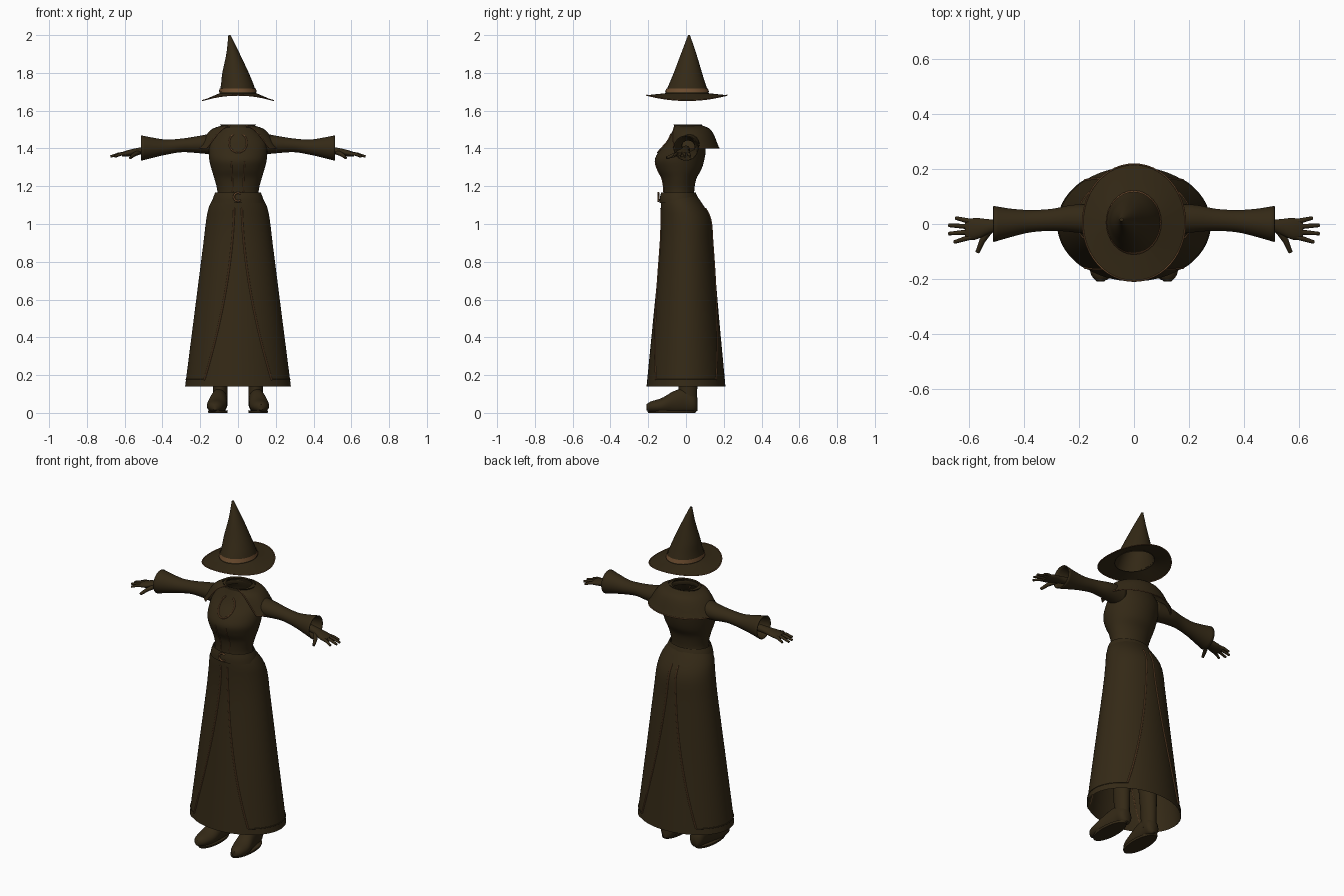
import bpy, bmesh
from math import sin, cos, pi, sqrt, radians

cube = bpy.data.objects.get("Cube")
if cube:
    bpy.data.objects.remove(cube, do_unlink=True)


def material(name, rgb):
    m = bpy.data.materials.new(name)
    m.use_nodes = True
    m.diffuse_color = (*rgb, 1)
    b = m.node_tree.nodes["Principled BSDF"]
    b.inputs["Base Color"].default_value = (*rgb, 1)
    b.inputs["Roughness"].default_value = 0.8
    return m


CLOTH = material("dark brown cloth", (0.034, 0.022, 0.008))
TRIM = material("copper brown trim", (0.15, 0.072, 0.028))


def finish(name, mesh, mat):
    ob = bpy.data.objects.new(name, mesh)
    bpy.context.collection.objects.link(ob)
    if not mesh.materials:
        mesh.materials.append(mat)
    bpy.ops.object.select_all(action="DESELECT")
    ob.select_set(True)
    bpy.context.view_layer.objects.active = ob
    bpy.ops.object.shade_smooth_by_angle(angle=radians(50))
    return ob


def surface(name, f, nu, nv, mat, closed=True, cap=False):
    """Grid of f(u, v), u running around and v along, both 0..1."""
    bm = bmesh.new()
    cols = nu if closed else nu + 1
    rows = [[bm.verts.new(f(i / nu, j / nv)) for i in range(cols)] for j in range(nv + 1)]
    for a, b in zip(rows, rows[1:]):
        for i in range(nu):
            k = (i + 1) % cols
            bm.faces.new((a[i], a[k], b[k], b[i]))
    if cap:
        bm.faces.new(rows[0])
        bm.faces.new(rows[-1])
    bmesh.ops.recalc_face_normals(bm, faces=bm.faces)
    mesh = bpy.data.meshes.new(name)
    bm.to_mesh(mesh)
    bm.free()
    return finish(name, mesh, mat)


def sample(keys, p):
    """Smooth values at p from keys whose first entry is the parameter."""
    n = len(keys)
    i = 0
    while i < n - 2 and p > keys[i + 1][0]:
        i += 1
    a, b = keys[i], keys[i + 1]
    z, y = keys[max(i - 1, 0)], keys[min(i + 2, n - 1)]
    h = b[0] - a[0]
    t = (p - a[0]) / h
    out = []
    for c in range(1, len(a)):
        m0 = (b[c] - z[c]) / (b[0] - z[0]) * h
        m1 = (y[c] - a[c]) / (y[0] - a[0]) * h
        d = b[c] - a[c]
        out.append(a[c] + t * (m0 + t * (3 * d - 2 * m0 - m1 + t * (m0 + m1 - 2 * d))))
    return out


def loft(name, keys, mat, axis="z", side=1, n=32, rows=24, cap=False, floor=0.0):
    """Elliptical tube; keys are (position, centre u, centre v, radius u, radius v)."""
    lo, hi = keys[0][0], keys[-1][0]

    def f(u, v):
        p = lo + (hi - lo) * v
        cu, cv, ru, rv = sample(keys, p)
        a, b = cu + ru * cos(2 * pi * u), cv + rv * sin(2 * pi * u)
        x, y, z = {"z": (a, b, p), "x": (p, a, b), "y": (a, p, b)}[axis]
        return side * x, y, max(z, floor)
    return surface(name, f, n, rows, mat, cap=cap)


def tube(name, pts, r, mat=TRIM, tip=1.0, cyclic=False):
    cu = bpy.data.curves.new(name, "CURVE")
    cu.dimensions = "3D"
    cu.bevel_depth = r
    cu.bevel_resolution = 2
    cu.use_fill_caps = True
    sp = cu.splines.new("POLY")
    sp.points.add(len(pts) - 1)
    sp.use_cyclic_u = cyclic
    for i, (q, p) in enumerate(zip(sp.points, pts)):
        q.co = (*p, 1)
        q.radius = 1 + (tip - 1) * i / (len(pts) - 1)
    cu.materials.append(mat)
    temp = bpy.data.objects.new(name, cu)
    bpy.context.collection.objects.link(temp)
    bpy.context.view_layer.update()
    mesh = bpy.data.meshes.new_from_object(temp)
    bpy.data.objects.remove(temp)
    return finish(name, mesh, mat)


def on_body(keys, x, z, front=-1, lift=0.0):
    """Point on an upright loft at the given x and height."""
    cx, cy, rx, ry = sample(keys, z)
    return x, cy + front * (ry * sqrt(max(0, 1 - (x / rx) ** 2)) + lift), z


# Hat: leaning cone, drooping brim, band and edging
CONE = [(1.685, 0, .005, .1, .118), (1.74, -.004, .007, .086, .097), (1.8, -.013, .01, .07, .075),
        (1.9, -.026, .014, .036, .041), (2.0, -.045, .016, .006, .005)]
loft("hat_cone", CONE, CLOTH)
band = [(z, *sample(CONE, z)) for z in (1.698, 1.717)]
loft("hat_band", [(z, x, y, a + .004, b + .004) for z, x, y, a, b in band], TRIM, rows=2)


def brim(u, v):
    c, s = cos(2 * pi * u), sin(2 * pi * u)
    return ((.098 + .089 * v) * c, .005 + (.116 + .097 * v) * s,
            1.692 - .038 * v * c * c - .010 * v * s * s)


surface("hat_brim", brim, 48, 6, CLOTH)
tube("brim_edging", [brim(i / 48, 1) for i in range(48)], .003, cyclic=True)

# Torso with open neck
TORSO = [(1.13, 0, -.038, .112, .083), (1.18, 0, -.038, .11, .082), (1.24, 0, -.037, .125, .092),
         (1.29, 0, -.036, .14, .118), (1.34, 0, -.034, .152, .131), (1.39, 0, -.018, .155, .122),
         (1.44, 0, 0, .148, .1), (1.485, 0, .005, .112, .08), (1.525, 0, .008, .072, .066)]
loft("bodice", TORSO, CLOTH, n=48, rows=40)
loft("collar", [(1.485, 0, .008, .085, .078), (1.505, 0, .008, .084, .072), (1.527, 0, .01, .095, .075)],
     CLOTH, rows=6)
tube("neckline_trim", [on_body(TORSO, .047 * sin(a), 1.43 - .052 * cos(a), lift=.002)
                       for a in [radians(-150 + 12 * i) for i in range(26)]], .004)

# Short shoulder cape, open at the front
CAPE = [(0, 1.525, .074, .07, .07, 150), (.4, 1.497, .145, .125, .095, 142), (1, 1.402, .212, .168, .118, 128)]


def cape(u, v):
    z, rx, back, front, spread = sample(CAPE, v)
    a = radians(spread) * (2 * u - 1)
    return rx * sin(a), .008 + (back if cos(a) > 0 else front) * cos(a), z


surface("shoulder_cape", cape, 48, 10, CLOTH, closed=False)
edge = [cape(0, i / 10) for i in range(10)] + [cape(i / 48, 1) for i in range(49)]
edge += [cape(1, 1 - i / 10) for i in range(1, 11)]
tube("cape_trim", edge, .003)

# Skirt: inner gore with two side panels parted at front and back
SKIRT = [(.14, 0, 0, .28, .212), (.5, 0, .001, .234, .177), (.9, 0, .003, .183, .14),
         (1.03, 0, -.001, .167, .131), (1.1, 0, -.02, .151, .113), (1.16, 0, -.04, .115, .09)]
GORE = [(z, x, y, a * .985, b * .985) for z, x, y, a, b in SKIRT]
loft("underskirt", GORE, CLOTH, n=64, rows=30)


def parting(z):
    return .02 + .16 * max(0, (1.12 - z) / .95) ** 1.8


def panel(side):
    def f(u, v):
        z = .14 + 1.02 * v
        cx, cy, rx, ry = sample(SKIRT, z)
        gap = parting(z) / rx
        a = math_asin(gap) + u * (pi - 2 * math_asin(gap))
        return side * rx * sin(a), cy - ry * cos(a), z
    return f


def math_asin(x):
    from math import asin
    return asin(min(1, x))


for side, label in ((1, "left"), (-1, "right")):
    f = panel(side)
    surface(label + "_skirt_panel", f, 40, 30, CLOTH, closed=False)
    for end, face in ((0, "front"), (1, "back")):
        tube(f"{label}_{face}_skirt_trim", [f(end, .035 + .89 * i / 30) for i in range(31)], .0045)
    tube(label + "_hem_piping", [f(i / 30, .035) for i in range(31)], .003, CLOTH)

    # Bodice seams
    tube(label + "_bodice_seam", [on_body(TORSO, side * (.034 - .006 * i / 10), 1.33 - .016 * i, lift=.001)
                                  for i in range(11)], .003)

    # Sleeve with flared cuff
    SLEEVE = [(.11, .012, 1.425, .058, .06), (.22, .02, 1.42, .05, .044), (.3, .015, 1.416, .04, .036),
              (.38, .01, 1.407, .041, .04), (.45, .004, 1.404, .052, .053), (.512, 0, 1.402, .066, .067)]
    sleeve = loft(label + "_sleeve", SLEEVE, CLOTH, axis="x", side=side)
    sleeve.modifiers.new("thickness", "SOLIDIFY").thickness = .005

    # Hand with four fingers and a thumb
    PALM = [(.44, 0, 1.395, .022, .02), (.52, -.008, 1.386, .025, .019), (.58, -.018, 1.375, .04, .017),
            (.615, -.02, 1.368, .035, .012)]
    loft(label + "_palm", PALM, CLOTH, axis="x", side=side, n=20, rows=10, cap=True)
    for i, (x, y) in enumerate(((.65, .022), (.675, -.005), (.675, -.035), (.655, -.066))):
        y0 = .008 - .018 * i
        tube(f"{label}_finger_{i + 1}", [(side * .59, y0, 1.373), (side * (.59 + x) / 2, (y0 + y) / 2, 1.37),
                                         (side * x, y, 1.357)], .0105, CLOTH, tip=.6)
    tube(label + "_thumb", [(side * .525, -.02, 1.38), (side * .553, -.062, 1.366),
                            (side * .57, -.103, 1.35)], .014, CLOTH, tip=.55)

    # Leg and shoe
    LEG = [(.05, .094, .012, .038, .046), (.15, .094, .01, .038, .05), (.35, .092, .005, .05, .056),
           (.75, .085, 0, .062, .065)]
    loft(label + "_leg", LEG, CLOTH, side=side, n=24, rows=12, cap=True)
    SHOE = [(-.21, .122, .03, .012, .015), (-.19, .12, .032, .034, .027), (-.13, .114, .038, .051, .04),
            (-.06, .105, .055, .047, .062), (0, .098, .062, .042, .066), (.045, .095, .05, .038, .05),
            (.06, .095, .045, .02, .035)]
    loft(label + "_shoe", SHOE, CLOTH, axis="y", side=side, n=28, rows=24, cap=True, floor=.006)
    loft(label + "_sole", [(0, .107, -.075, .05, .125), (.012, .107, -.075, .053, .13)], CLOTH,
         side=side, rows=1, cap=True)

# Belt with crescent buckle
loft("belt", [(1.112, 0, -.036, .138, .104), (1.14, 0, -.038, .131, .1), (1.168, 0, -.04, .12, .091)],
     CLOTH, n=48, rows=6)
tube("crescent_buckle", [(.022 * cos(a), -.146, 1.143 + .022 * sin(a))
                         for a in [radians(50 + 13 * i) for i in range(21)]], .005)
